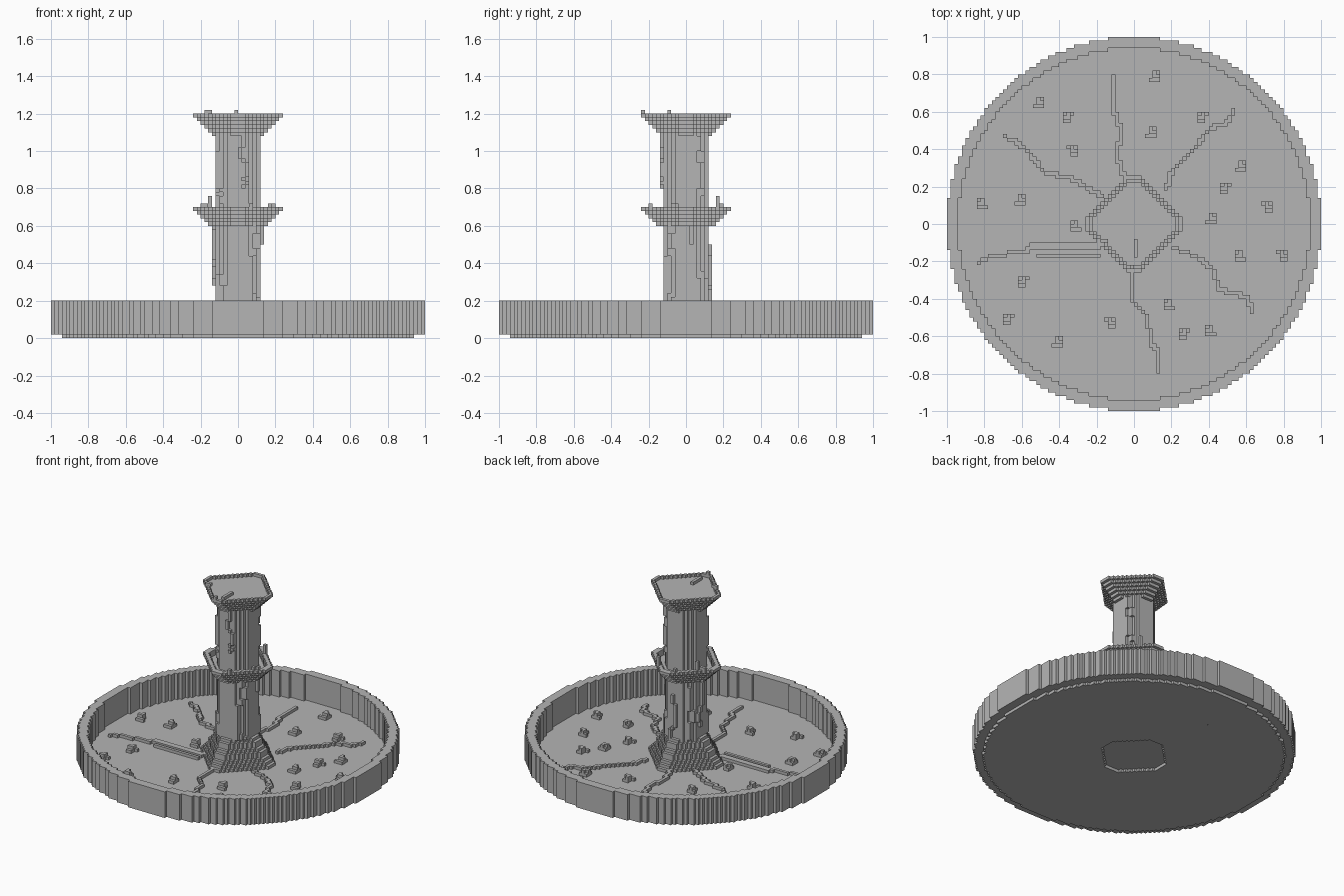
import bpy
import random
from mathutils import Vector

random.seed(4)
V = 0.02  # edge length of one block
if "Cube" in bpy.data.objects:
    bpy.data.objects.remove(bpy.data.objects["Cube"])

stone = bpy.data.materials.new("grey stone")
stone.use_nodes = True
GREY = (0.46, 0.46, 0.46, 1)
stone.diffuse_color = GREY
stone.node_tree.nodes["Principled BSDF"].inputs["Base Color"].default_value = GREY


def disc(radius):
    span = range(-radius, radius)
    return {(x, y) for x in span for y in span
            if (x + .5) ** 2 + (y + .5) ** 2 < radius ** 2}


def octagon(radius, flat=2):
    """Diamond-like octagon; flat is half the length of its axis-facing sides."""
    span = range(-radius, radius)
    return {(x, y) for x in span for y in span
            if abs(x + .5) + abs(y + .5) < radius + flat - .4}


def layer(cells, z0, z1=None):
    return {(x, y, z) for x, y in cells for z in range(z0, z1 or z0 + 1)}


parts = {}

# Wide round basin: floor with a recess under the pillar, and a raised rim
parts["basin_floor"] = layer(disc(47) - octagon(11, 3), 0)
parts["basin_rim"] = layer(disc(50) - disc(47), 1, 10)

# Pillar with a stepped foot
parts["pillar"] = layer(octagon(6, 3), 1, 59)
foot = set()
for z, r in enumerate((13, 12, 11, 10, 10, 9, 8, 8, 7), 1):
    foot |= layer(octagon(r, 2), z)
parts["pillar_foot"] = foot

# Stepped collar forming a shallow bowl around the pillar
collar = set()
for z, r in enumerate((8, 9, 10, 11, 12), 30):
    ring = octagon(r)
    collar |= layer(ring - octagon(10) if z > 32 else ring, z)
parts["collar_bowl"] = collar

# Stepped bowl on top, with a thin lip
cup = set()
for z, r in enumerate(range(7, 13), 54):
    ring = octagon(r)
    cup |= layer(ring - octagon(11) if z == 59 else ring, z)
parts["top_bowl"] = cup

# Loose chips on both bowls
chips = layer({(-1, -12), (-9, -5), (-8, -5)}, 60) | layer({(0, y) for y in range(-9, -4)}, 59)
chips |= layer({(-10, 3), (-9, 3), (-8, 4), (9, -3), (8, -4), (3, -10), (-3, 9)}, 35)
chips |= layer({(-8, 4), (4, 8)}, 35, 38)
parts["bowl_chips"] = chips


def trail(points):
    """Blocks along a crooked line across the floor."""
    cells = set()
    for a, b in zip(points, points[1:]):
        a, b = Vector(a), Vector(b)
        steps = int((b - a).length * 2) + 1
        for i in range(steps + 1):
            p = a.lerp(b, i / steps)
            cells.add((round(p.x), round(p.y)))
    return layer(cells, 1)


# Roots spreading from the foot
roots = set()
for path in (
        ((-9, 7), (-18, 12), (-24, 13), (-30, 20), (-35, 23)),
        ((-3, 12), (-5, 17), (-4, 25), (-6, 30), (-6, 39)),
        ((8, 9), (10, 14), (15, 19), (20, 25), (25, 27), (26, 30)),
        ((10, -7), (16, -9), (21, -13), (22, -18), (30, -20), (31, -24)),
        ((-1, -12), (-1, -21), (3, -25), (4, -32), (6, -35), (6, -40)),
        ((-10, -6), (-27, -6), (-30, -8), (-39, -9), (-42, -11)),
        ((-10, -7), (-27, -7)),
        ((-10, -9), (-26, -9))):
    roots |= trail(path)
parts["roots"] = roots

# Rubble scattered over the floor
rubble = set()
for x, y in ((5, 39), (-26, 32), (-18, 28), (-17, 19), (4, 24), (18, 28), (28, 15),
             (24, 9), (20, 1), (35, 4), (28, -9), (39, -9), (20, -29), (13, -30),
             (9, -22), (-7, -27), (-21, -32), (-34, -26), (-30, -16), (-16, -1),
             (-31, 6), (-41, 5)):
    block = {(x + i, y + j) for i in (-1, 0, 1) for j in (-1, 0, 1)}
    corner = (random.choice((-1, 1)), random.choice((-1, 1)))
    block -= {(x + corner[0], y + corner[1]), (x + corner[0], y)}
    rubble |= layer(block, 1) | layer({(x, y), (x, y + 1), (x - corner[0], y)}, 2)
parts["rubble"] = rubble

# Vines creeping up the pillar, one block proud of its faces
shaft = octagon(6, 3)


def vine(axis, side, u, low, high, umin, umax):
    cells = set()
    for z in range(low, high):
        if random.random() < .3:
            u = min(umax, max(umin, u + random.choice((-1, 1))))
        depth = 8
        while True:
            v = depth if side > 0 else -depth - 1
            cell = (u, v) if axis == "y" else (v, u)
            if cell in shaft:
                break
            depth -= 1
        v += side
        cells.add((u, v, z) if axis == "y" else (v, u, z))
    return cells


vines = vine("y", -1, 1, 40, 54, 0, 2) | vine("y", -1, 4, 10, 30, 3, 5)
vines |= vine("y", -1, -5, 10, 17, -6, -4) | vine("y", 1, 1, 9, 25, -1, 2)
vines |= vine("y", 1, 4, 38, 54, 3, 5) | vine("y", 1, -5, 10, 28, -6, -4)
vines |= vine("x", -1, 0, 14, 30, -2, 2) | vine("x", 1, 0, 25, 30, -1, 1)
vines |= vine("x", 1, 4, 10, 18, 3, 5) | vine("x", -1, -5, 36, 50, -6, -4)
parts["vines"] = vines

# Uneven crust just above the foot, on the slanted sides
crust = set()
for x, y in (octagon(7, 3) - shaft):
    if -6 <= x < 6 and -6 <= y < 6 and random.random() < .6:
        crust |= layer({(x, y)}, 10, random.randint(11, 17))
parts["pillar_crust"] = crust

# Turn the blocks into outer faces, joining neighbours into strips
solid = set().union(*parts.values())


def build(name, cells):
    verts, faces = [], []
    for axis in range(3):
        run = 0 if axis == 2 else 2  # strips go up on walls, across on floors
        other = 3 - axis - run
        for side in (-1, 1):
            def shifted(c, a, d):
                return tuple(n + d if i == a else n for i, n in enumerate(c))
            bare = {c for c in cells if shifted(c, axis, side) not in solid}
            for c in bare:
                if shifted(c, run, -1) in bare:
                    continue
                length = 1
                while shifted(c, run, length) in bare:
                    length += 1
                quad = []
                for p, q in ((0, 0), (length, 0), (length, 1), (0, 1)):
                    co = list(c)
                    co[axis] += side > 0
                    co[run] += p
                    co[other] += q
                    quad.append([n * V for n in co])
                # Keep the strip facing outwards
                a, b, d = (Vector(quad[i]) for i in (0, 1, 3))
                if (b - a).cross(d - a)[axis] * side < 0:
                    quad.reverse()
                faces.append(range(len(verts), len(verts) + 4))
                verts.extend(quad)
    mesh = bpy.data.meshes.new(name)
    mesh.from_pydata(verts, [], [tuple(f) for f in faces])
    mesh.materials.append(stone)
    mesh.update()
    bpy.context.collection.objects.link(bpy.data.objects.new(name, mesh))


taken = set()
for name, cells in parts.items():
    build(name, cells - taken)
    taken |= cells
